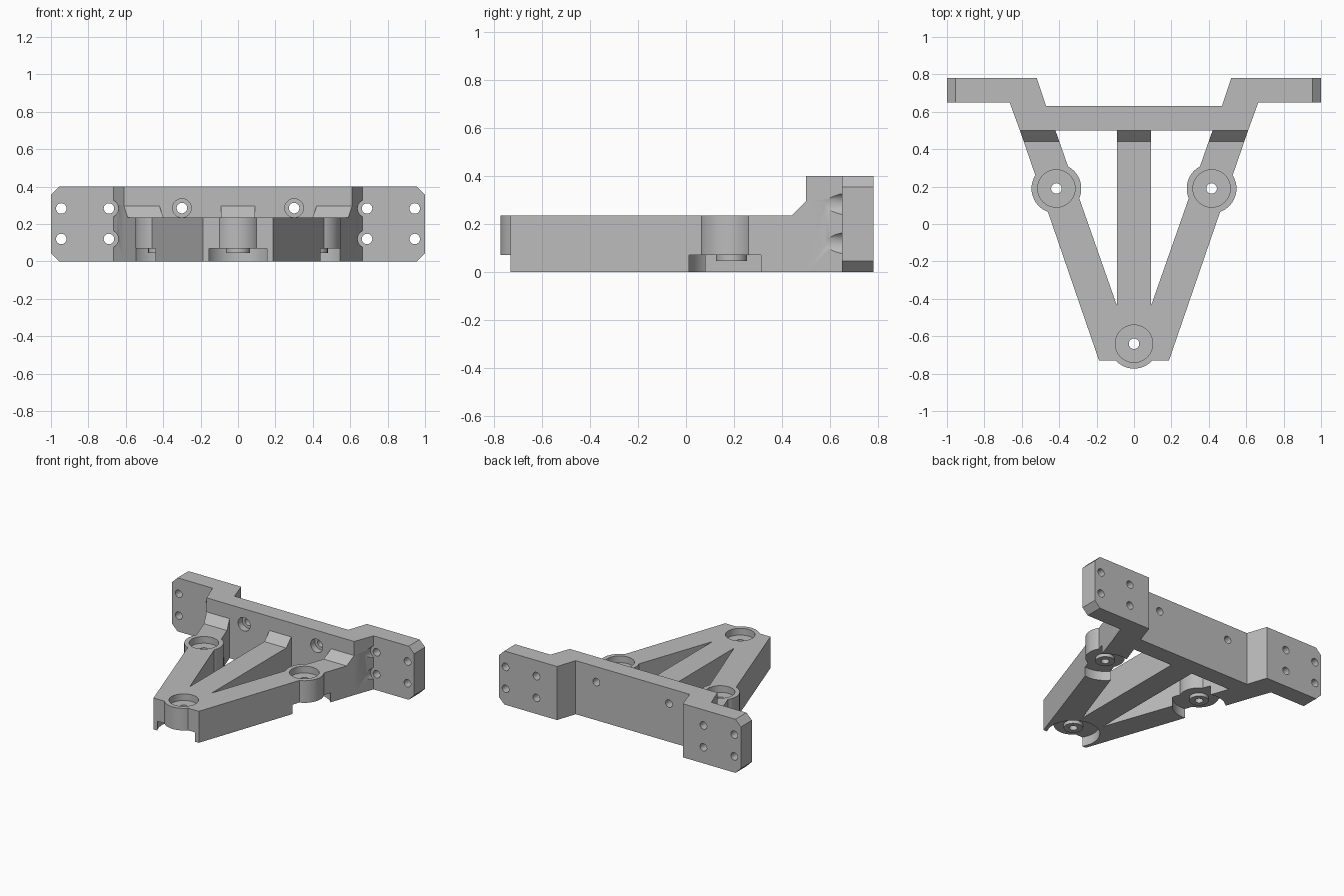
import bpy, bmesh, math
from mathutils import Matrix, Vector

if "Cube" in bpy.data.objects:
    bpy.data.objects.remove(bpy.data.objects["Cube"])

grey = bpy.data.materials.new("plain grey")
grey.diffuse_color = (0.5, 0.5, 0.5, 1)
grey.use_nodes = True
grey.node_tree.nodes["Principled BSDF"].inputs["Base Color"].default_value = grey.diffuse_color


def finish(bm, name):
    bmesh.ops.recalc_face_normals(bm, faces=bm.faces)
    me = bpy.data.meshes.new(name)
    bm.to_mesh(me)
    bm.free()
    ob = bpy.data.objects.new(name, me)
    bpy.context.collection.objects.link(ob)
    me.materials.append(grey)
    return ob


def prism(name, points, direction):
    """Extrude a closed outline of 3D points along a direction."""
    bm = bmesh.new()
    face = bm.faces.new([bm.verts.new(p) for p in points])
    out = bmesh.ops.extrude_face_region(bm, geom=[face])
    moved = [g for g in out["geom"] if isinstance(g, bmesh.types.BMVert)]
    bmesh.ops.translate(bm, verts=moved, vec=direction)
    return finish(bm, name)


def rod(name, start, end, radius, sides=48):
    """Cylinder between two points."""
    a, b = Vector(start), Vector(end)
    turn = (b - a).to_track_quat("Z", "Y").to_matrix().to_4x4()
    bm = bmesh.new()
    bmesh.ops.create_cone(bm, cap_ends=True, segments=sides, radius1=radius,
                          radius2=radius, depth=(b - a).length,
                          matrix=Matrix.Translation((a + b) / 2) @ turn)
    return finish(bm, name)


def combine(target, tool, operation):
    mod = target.modifiers.new(operation.lower(), "BOOLEAN")
    mod.operation = operation
    mod.solver = "EXACT"
    mod.object = tool
    bpy.context.view_layer.objects.active = target
    bpy.ops.object.modifier_apply(modifier=mod.name)
    bpy.data.objects.remove(tool)


def mirrored(half):
    return half + [(-x, y) for x, y in reversed(half)]


# Three-legged frame outline
half = [(0.187, -0.73), (0.61, 0.50), (0.60, 0.52), (0.427, 0.52),
        (0.09, -0.44), (0.09, 0.52)]
bracket = prism("bracket", [(x, y, 0) for x, y in mirrored(half)], (0, 0, 0.33))

# Round screw bosses
bosses = [(0, -0.64), (0.415, 0.19), (-0.415, 0.19)]
for x, y in bosses:
    combine(bracket, rod("boss", (x, y, 0.03), (x, y, 0.30), 0.133, 64), "UNION")

# Flat leg tops with sloped gussets at the back
top = [(-1, 0.235), (0.44, 0.235), (0.50, 0.295), (0.7, 0.295), (0.7, 0.6), (-1, 0.6)]
combine(bracket, prism("top_cut", [(-1.2, y, z) for y, z in top], (2.4, 0, 0)), "DIFFERENCE")

# Clearance under each boss, small spacer, counterbore and screw hole
for x, y in bosses:
    combine(bracket, rod("clearance", (x, y, -0.1), (x, y, 0.07), 0.18, 64), "DIFFERENCE")
    combine(bracket, rod("spacer", (x, y, 0.045), (x, y, 0.10), 0.065), "UNION")
    combine(bracket, rod("counterbore", (x, y, 0.185), (x, y, 0.4), 0.10, 64), "DIFFERENCE")
    combine(bracket, rod("screw_hole", (x, y, -0.1), (x, y, 0.4), 0.028, 32), "DIFFERENCE")

# Back plate with offset mounting ears
half = [(0.61, 0.50), (0.665, 0.65), (1, 0.65), (1, 0.78), (0.52, 0.78), (0.47, 0.63)]
plate = prism("back_plate", [(x, y, 0) for x, y in mirrored(half)], (0, 0, 0.4))

# Chamfered ear corners
c = 0.045
for s in (1, -1):
    for z, d in ((0, 1), (0.4, -1)):
        tri = [(s * (1 - 2 * c), z - d * c), (s * (1 + c), z - d * c), (s * (1 + c), z + d * 2 * c)]
        combine(plate, prism("chamfer", [(x, 0.4, q) for x, q in tri], (0, 0.6, 0)), "DIFFERENCE")
combine(bracket, plate, "UNION")

# Plate screw holes and their head clearances
for s in (1, -1):
    for z in (0.12, 0.283):
        for x in (0.945, 0.69):
            combine(bracket, rod("ear_hole", (s * x, 0.55, z), (s * x, 0.9, z), 0.028, 32), "DIFFERENCE")
        combine(bracket, rod("head_clearance", (s * 0.69, 0.45, z), (s * 0.69, 0.65, z), 0.05), "DIFFERENCE")
    combine(bracket, rod("plate_hole", (s * 0.30, 0.4, 0.285), (s * 0.30, 0.8, 0.285), 0.028, 32), "DIFFERENCE")
    combine(bracket, rod("plate_counterbore", (s * 0.30, 0.45, 0.285), (s * 0.30, 0.55, 0.285), 0.05), "DIFFERENCE")

# Smooth round walls, sharp edges
bpy.ops.object.select_all(action="DESELECT")
bracket.select_set(True)
bpy.context.view_layer.objects.active = bracket
bpy.ops.object.shade_smooth_by_angle(angle=math.radians(30))
